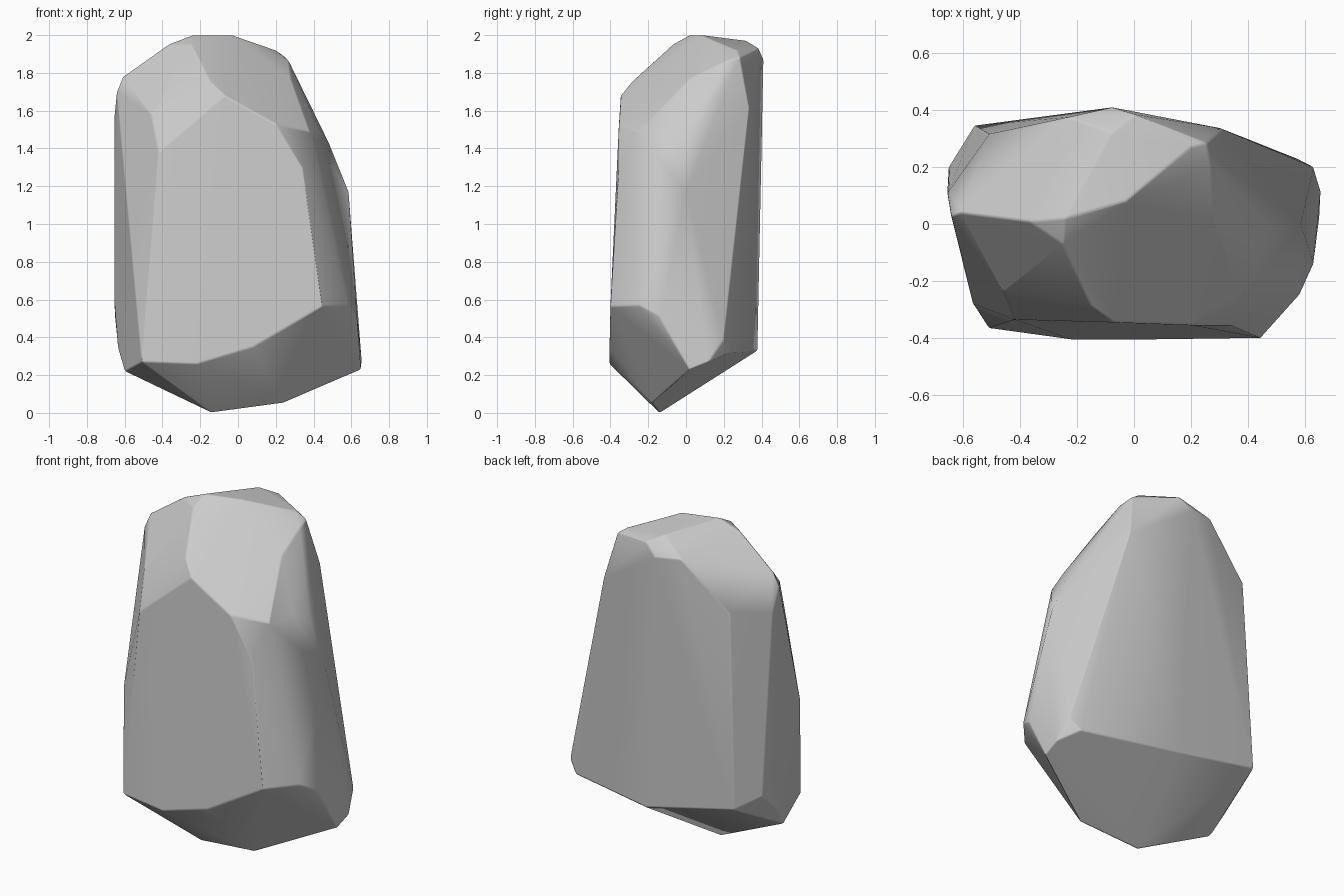
import bpy, bmesh, math

if "Cube" in bpy.data.objects:
    bpy.data.objects.remove(bpy.data.objects["Cube"])

# Boulder corners, grouped by height
underside = [(-.14, -.14, 0), (.23, -.18, .05), (.65, .02, .23), (.655, .12, .27),
             (-.60, -.07, .22), (-.635, .02, .34)]
lower_rim = [(-.51, -.365, .27), (-.22, -.405, .26), (.08, -.405, .35), (.445, -.40, .565),
             (.58, -.25, .57), (.63, -.14, .51), (.63, .20, .39), (.57, .23, .32),
             (0, .378, .33), (-.56, .345, .45), (-.65, .20, .50), (-.655, .11, .60)]
waist = [(-.565, -.28, .87), (.585, 0, 1.17), (.34, -.355, 1.30), (.38, -.245, 1.49),
         (.43, -.09, 1.50), (.48, 0, 1.43), (-.42, -.335, 1.38)]
shoulder = [(.20, -.355, 1.53), (-.07, -.345, 1.68), (-.46, -.235, 1.58), (-.642, .03, 1.70),
            (-.655, .11, 1.57), (-.51, .315, 1.61), (.31, .335, 1.62), (.28, .02, 1.77),
            (-.61, .04, 1.78), (-.15, -.285, 1.755)]
crown = [(-.23, .375, 1.88), (-.08, .41, 1.87), (.27, .20, 1.86), (.255, .285, 1.88),
         (.20, .27, 1.92), (0, .385, 1.93), (-.08, .32, 1.97), (-.03, .08, 2),
         (-.24, .02, 2), (-.37, .01, 1.95), (-.25, -.07, 1.95)]

# Wrap the corners in a faceted skin
bm = bmesh.new()
for tier in (underside, lower_rim, waist, shoulder, crown):
    for p in tier:
        bm.verts.new(p)
bmesh.ops.convex_hull(bm, input=bm.verts[:])
loose = [v for v in bm.verts if not v.link_faces]
bmesh.ops.delete(bm, geom=loose, context='VERTS')
bmesh.ops.dissolve_limit(bm, angle_limit=math.radians(3), verts=bm.verts[:], edges=bm.edges[:])
bmesh.ops.recalc_face_normals(bm, faces=bm.faces[:])
for f in bm.faces:
    f.smooth = True
mesh = bpy.data.meshes.new("boulder")
bm.to_mesh(mesh)
bm.free()
boulder = bpy.data.objects.new("boulder", mesh)
bpy.context.collection.objects.link(boulder)

# Worn ridges: a slim bevel on the strong creases, flat-looking facets between
bevel = boulder.modifiers.new("worn_ridges", 'BEVEL')
bevel.width = .008
bevel.segments = 2
bevel.limit_method = 'ANGLE'
bevel.angle_limit = math.radians(22)
weighted = boulder.modifiers.new("facet_normals", 'WEIGHTED_NORMAL')
weighted.weight = 80
